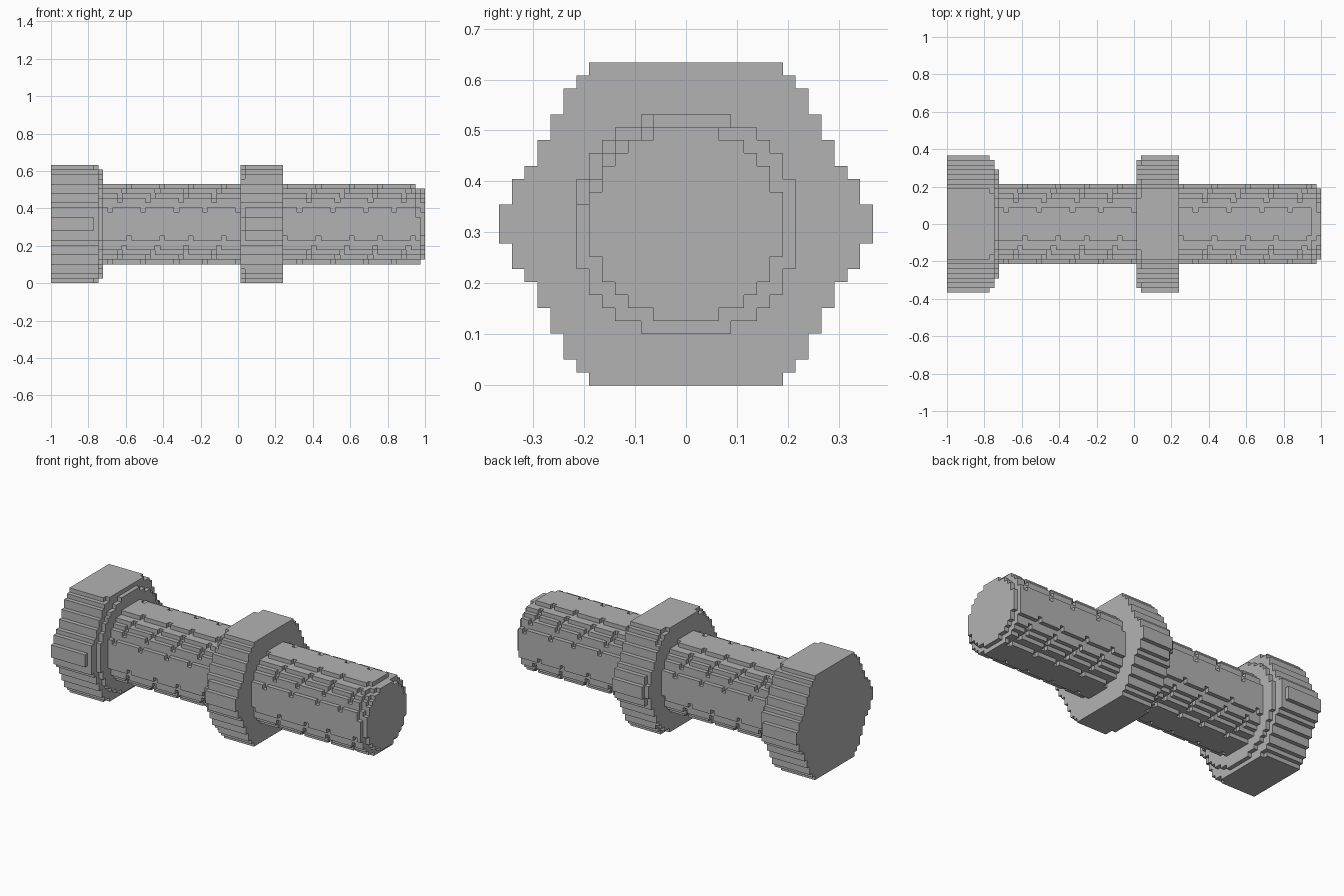
import bpy, bmesh, math
from mathutils import Vector

old = bpy.data.objects.get("Cube")
if old:
    bpy.data.objects.remove(old, do_unlink=True)

LAYERS = 79                 # blocks along the bolt
V = 2 / LAYERS              # block size
MID = 12.5 * V              # height of the bolt axis

# Hexagon half widths in blocks, from the middle row outwards
HEX = [14, 14, 13, 13, 12, 11, 11, 10, 10, 9, 9, 8, 7]

steel = bpy.data.materials.new("steel_grey")
steel.use_nodes = True
colour = (0.45, 0.45, 0.45, 1)
steel.diffuse_color = colour
steel.node_tree.nodes["Principled BSDF"].inputs["Base Color"].default_value = colour


def in_hex(j, k, radius=99):
    return abs(k) < len(HEX) and abs(j) <= HEX[abs(k)] and math.hypot(j, k) < radius


def in_shaft(i, j, k):
    radius = 8.62
    # Four-start thread groove nicks the corner blocks
    turn = (math.atan2(k, -j) - math.radians(40)) / math.tau
    if (i - 26.67 * turn) % 6.667 < 1:
        radius = 8.4
    # Chamfered tip, where the thread runs out
    if i == LAYERS - 1:
        radius = 7.5
    elif i == LAYERS - 2 and (k > 7 or (k > 1 and j < 0)):
        radius = 7.9
    return math.hypot(j, k) < radius


def filled(i, j, k):
    if i < 0 or i >= LAYERS:
        return False
    if i < 9:
        return in_hex(j, k)
    if i == 9:
        return in_hex(j, k, 13.7)
    if i == 10:
        return in_hex(j, k, 11.6)
    if i == 40:
        return in_hex(j, k, 13.05)
    if 40 < i < 49:
        return in_hex(j, k)
    return in_shaft(i, j, k)


def block_part(name, start, end):
    """Skin the filled blocks of layers start..end-1, then merge flat areas."""
    bm = bmesh.new()
    verts = {}

    def corner(p):
        key = tuple(round(c * 2) for c in p)
        if key not in verts:
            verts[key] = bm.verts.new(((p[0] + 0.5) * V - 1, p[1] * V, p[2] * V + MID))
        return verts[key]

    for i in range(start, end):
        for j in range(-14, 15):
            for k in range(-12, 13):
                if not filled(i, j, k):
                    continue
                centre = Vector((i, j, k))
                for axis in range(3):
                    for sign in (-1, 1):
                        n = Vector((0, 0, 0))
                        n[axis] = sign
                        if filled(*(int(c) for c in centre + n)):
                            continue
                        u = Vector((0, 0, 0))
                        u[(axis + 1) % 3] = 0.5
                        w = n.cross(u)
                        face_mid = centre + n / 2
                        bm.faces.new([corner(face_mid + a * u + b * w)
                                      for a, b in ((-1, -1), (1, -1), (1, 1), (-1, 1))])
    bmesh.ops.dissolve_limit(bm, angle_limit=0.01, verts=bm.verts, edges=bm.edges)
    # Triangulate the ring-shaped and stepped flats cleanly
    bmesh.ops.triangulate(bm, faces=[f for f in bm.faces if len(f.verts) > 4])
    mesh = bpy.data.meshes.new(name)
    bm.to_mesh(mesh)
    bm.free()
    mesh.materials.append(steel)
    bpy.context.collection.objects.link(bpy.data.objects.new(name, mesh))


# Parts along the bolt, from head to tip
block_part("hex_head", 0, 11)
block_part("inner_shaft", 11, 40)
block_part("hex_nut", 40, 49)
block_part("threaded_end", 49, LAYERS)
